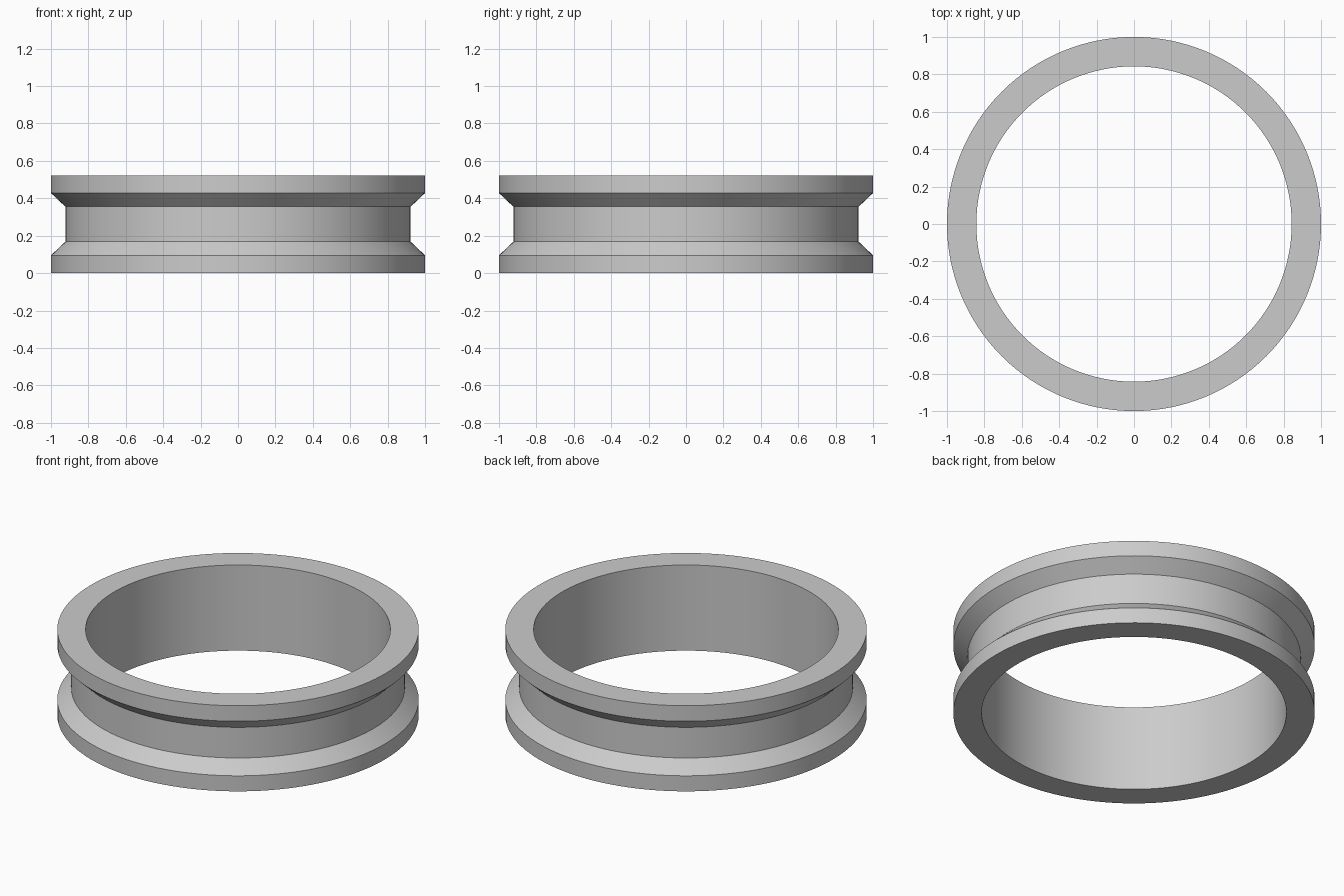
import bpy
import bmesh
from math import cos, sin, tau, radians

cube = bpy.data.objects.get("Cube")
if cube:
    bpy.data.objects.remove(cube, do_unlink=True)

SEGMENTS = 128
HEIGHT = 0.523
INNER, GROOVE, OUTER = 0.843, 0.923, 1.0

# Lower half of the cross-section, mirrored about mid height
lower = [(INNER, 0.0), (OUTER, 0.0), (OUTER, 0.095), (GROOVE, 0.168)]
profile = lower + [(r, HEIGHT - z) for r, z in reversed(lower)]

# Plain grey material
grey = bpy.data.materials.new("plain_grey")
grey.use_nodes = True
colour = (0.6, 0.6, 0.6, 1.0)
grey.diffuse_color = colour
grey.node_tree.nodes["Principled BSDF"].inputs["Base Color"].default_value = colour

# Sweep the closed cross-section around the vertical axis
bm = bmesh.new()
rings = []
for i in range(SEGMENTS):
    a = tau * i / SEGMENTS
    rings.append([bm.verts.new((r * cos(a), r * sin(a), z)) for r, z in profile])
for i, ring in enumerate(rings):
    following = rings[(i + 1) % SEGMENTS]
    for j in range(len(profile)):
        k = (j + 1) % len(profile)
        bm.faces.new((ring[j], following[j], following[k], ring[k]))
bmesh.ops.recalc_face_normals(bm, faces=bm.faces)

mesh = bpy.data.meshes.new("grooved_ring")
bm.to_mesh(mesh)
bm.free()
mesh.materials.append(grey)
ring_object = bpy.data.objects.new("grooved_ring", mesh)
bpy.context.collection.objects.link(ring_object)

# Smooth round walls, crisp rims and groove edges
bpy.ops.object.select_all(action="DESELECT")
ring_object.select_set(True)
bpy.context.view_layer.objects.active = ring_object
bpy.ops.object.shade_smooth_by_angle(angle=radians(30))
